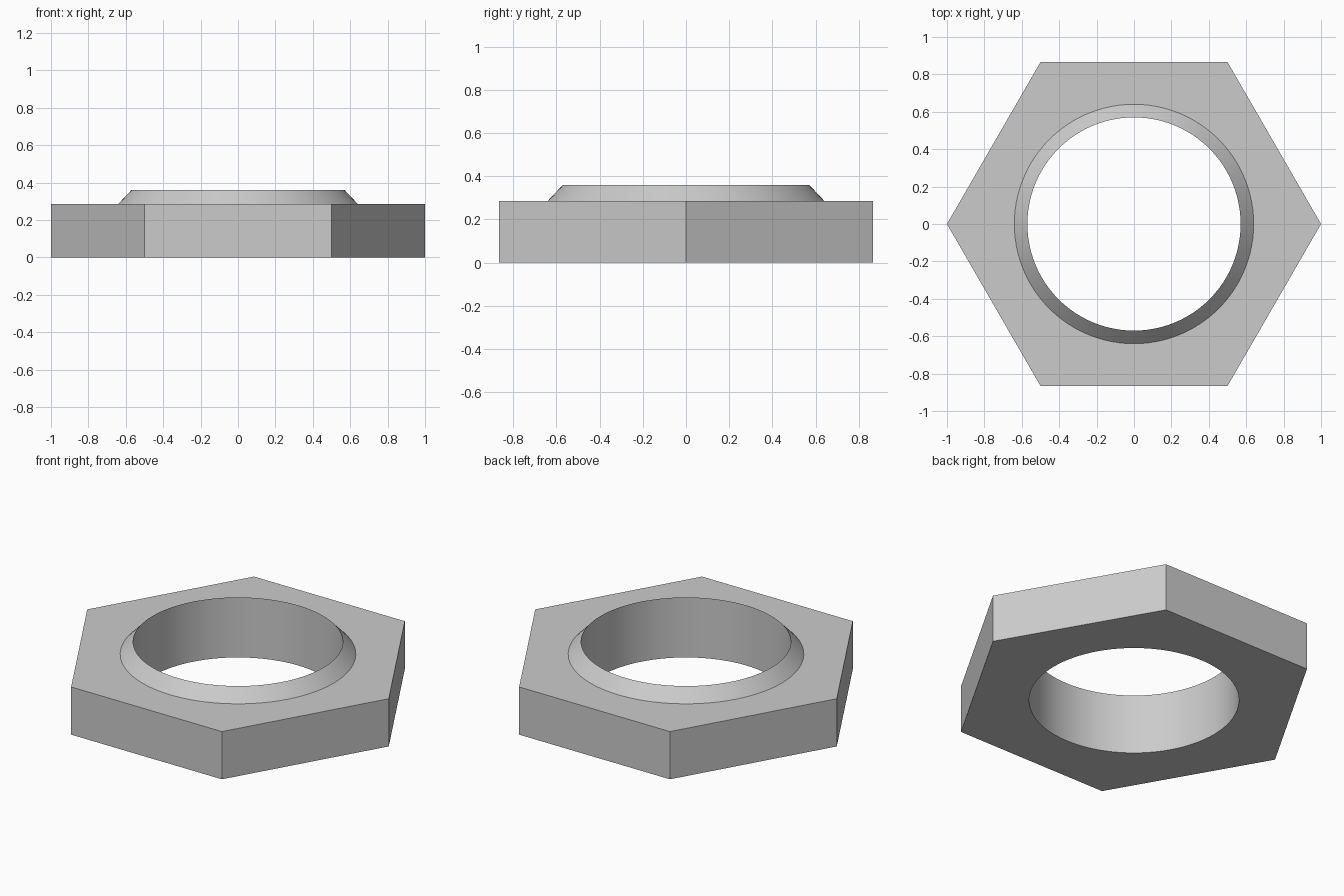
import bpy
import bmesh
from math import cos, sin, tau, radians

cube = bpy.data.objects.get("Cube")
if cube:
    bpy.data.objects.remove(cube, do_unlink=True)

SIDES = 6
STEPS = 16                 # bore segments per hexagon side
BODY_TOP, COLLAR_TOP = 0.286, 0.36
BORE, COLLAR = 0.57, 0.64

steel = bpy.data.materials.new("light_grey_steel")
steel.use_nodes = True
colour = (0.6, 0.6, 0.6, 1)
steel.diffuse_color = colour
steel.node_tree.nodes["Principled BSDF"].inputs["Base Color"].default_value = colour

bm = bmesh.new()


def ring(radius, z, count):
    return [bm.verts.new((radius * cos(tau * i / count), radius * sin(tau * i / count), z))
            for i in range(count)]


def wall(low, high):
    """Join two rings of equal count with quads."""
    n = len(low)
    for i in range(n):
        j = (i + 1) % n
        bm.faces.new((low[i], low[j], high[j], high[i]))


def plate(hexagon, circle):
    """Flat face around the hole, one piece per hexagon side."""
    for s in range(SIDES):
        arc = [circle[(s * STEPS + k) % len(circle)] for k in range(STEPS + 1)]
        bm.faces.new([hexagon[s], hexagon[(s + 1) % SIDES]] + arc[::-1])


# Hexagonal body
hex_low = ring(1, 0, SIDES)
hex_high = ring(1, BODY_TOP, SIDES)
wall(hex_low, hex_high)

# Bore and tapered collar
bore_low = ring(BORE, 0, SIDES * STEPS)
bore_high = ring(BORE, COLLAR_TOP, SIDES * STEPS)
collar_base = ring(COLLAR, BODY_TOP, SIDES * STEPS)
wall(bore_low, bore_high)
wall(collar_base, bore_high)

# Top and underside
plate(hex_high, collar_base)
plate(hex_low, bore_low)

bmesh.ops.recalc_face_normals(bm, faces=bm.faces)
mesh = bpy.data.meshes.new("hex_nut")
bm.to_mesh(mesh)
bm.free()
mesh.materials.append(steel)

nut = bpy.data.objects.new("hex_nut", mesh)
bpy.context.collection.objects.link(nut)
bpy.ops.object.select_all(action="DESELECT")
nut.select_set(True)
bpy.context.view_layer.objects.active = nut
bpy.ops.object.shade_smooth_by_angle(angle=radians(30))
